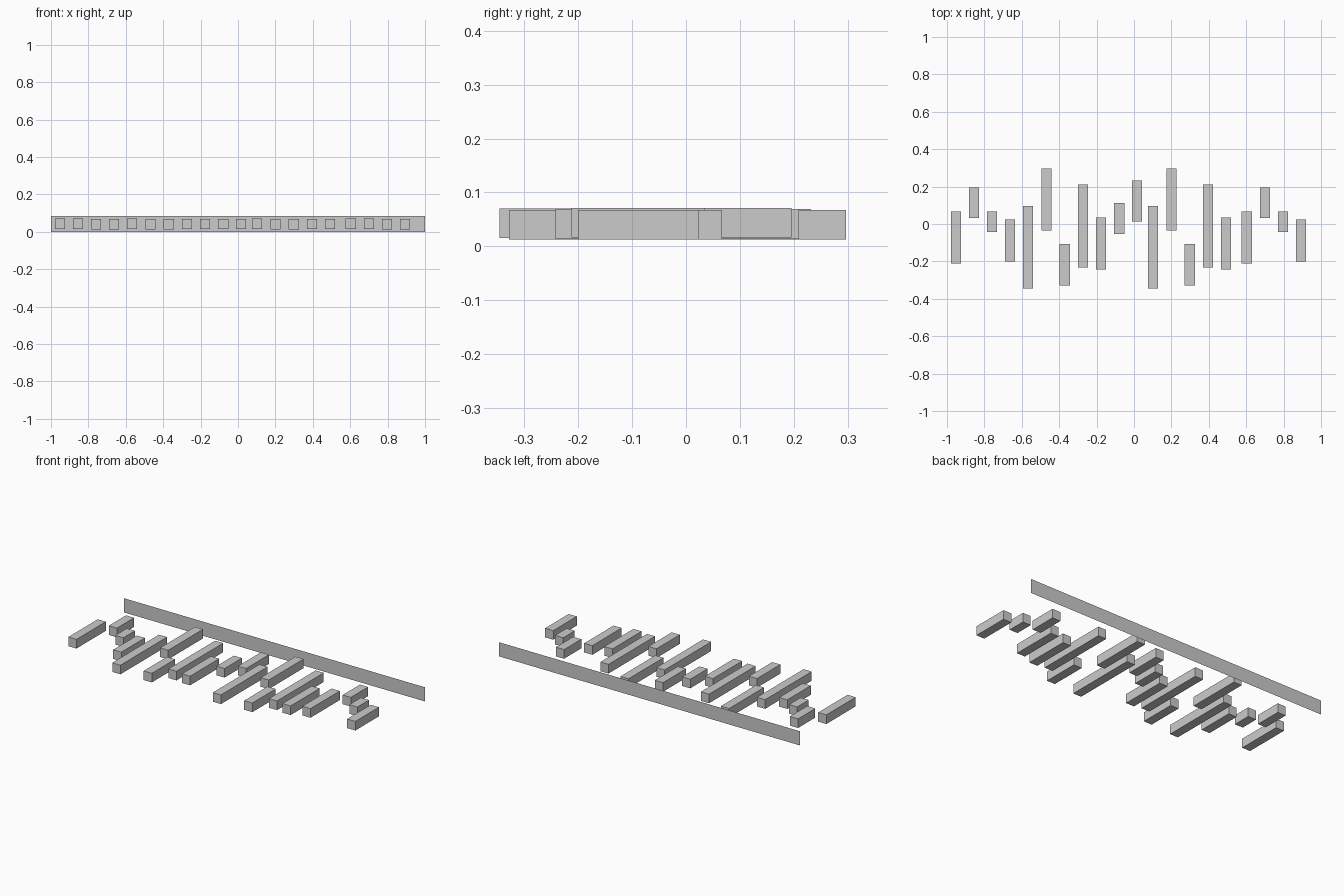
import bpy
import bmesh

if "Cube" in bpy.data.objects:
    bpy.data.objects.remove(bpy.data.objects["Cube"])

BAR_W, BAR_H = 0.054, 0.055


def make_object(name, bm):
    mesh = bpy.data.meshes.new(name)
    bm.to_mesh(mesh)
    bm.free()
    obj = bpy.data.objects.new(name, mesh)
    bpy.context.collection.objects.link(obj)
    return obj


def bar(name, x, y0, y1, z0):
    bm = bmesh.new()
    bmesh.ops.create_cube(bm, size=1)
    bmesh.ops.scale(bm, vec=(BAR_W, y1 - y0, BAR_H), verts=bm.verts)
    bmesh.ops.translate(bm, vec=(x, (y0 + y1) / 2, z0 + BAR_H / 2), verts=bm.verts)
    return make_object(name, bm)


# back panel: a single upright sheet
bm = bmesh.new()
corners = [(-1, 0), (1, 0), (1, 0.085), (-1, 0.085)]
bm.faces.new([bm.verts.new((x, 0.346, z)) for x, z in corners])
make_object("back_panel", bm)

# bar groups: (x, y front, y back, z bottom)
end_group = [
    (-0.952, -0.212, 0.066, 0.016),
    (-0.855, 0.033, 0.196, 0.016),
    (-0.759, -0.042, 0.067, 0.0125),
    (-0.662, -0.200, 0.023, 0.0125),
]
middle_group = [
    (-0.566, -0.346, 0.096, 0.0155),
    (-0.467, -0.034, 0.297, 0.0125),
    (-0.370, -0.328, -0.107, 0.0125),
    (-0.273, -0.232, 0.210, 0.014),
    (-0.176, -0.242, 0.034, 0.014),
]
centre_group = [
    (-0.079, -0.053, 0.111, 0.014),
    (0.017, 0.014, 0.232, 0.014),
]

# the end and middle groups repeat further along x
for label, group, shifts in (
    ("end", end_group, (0, 1.555)),
    ("middle", middle_group, (0, 0.668)),
    ("centre", centre_group, (0,)),
):
    for s, shift in enumerate(shifts):
        for i, (x, y0, y1, z0) in enumerate(group):
            bar(f"{label}_bar_{s + 1}_{i + 1}", x + shift, y0, y1, z0)
